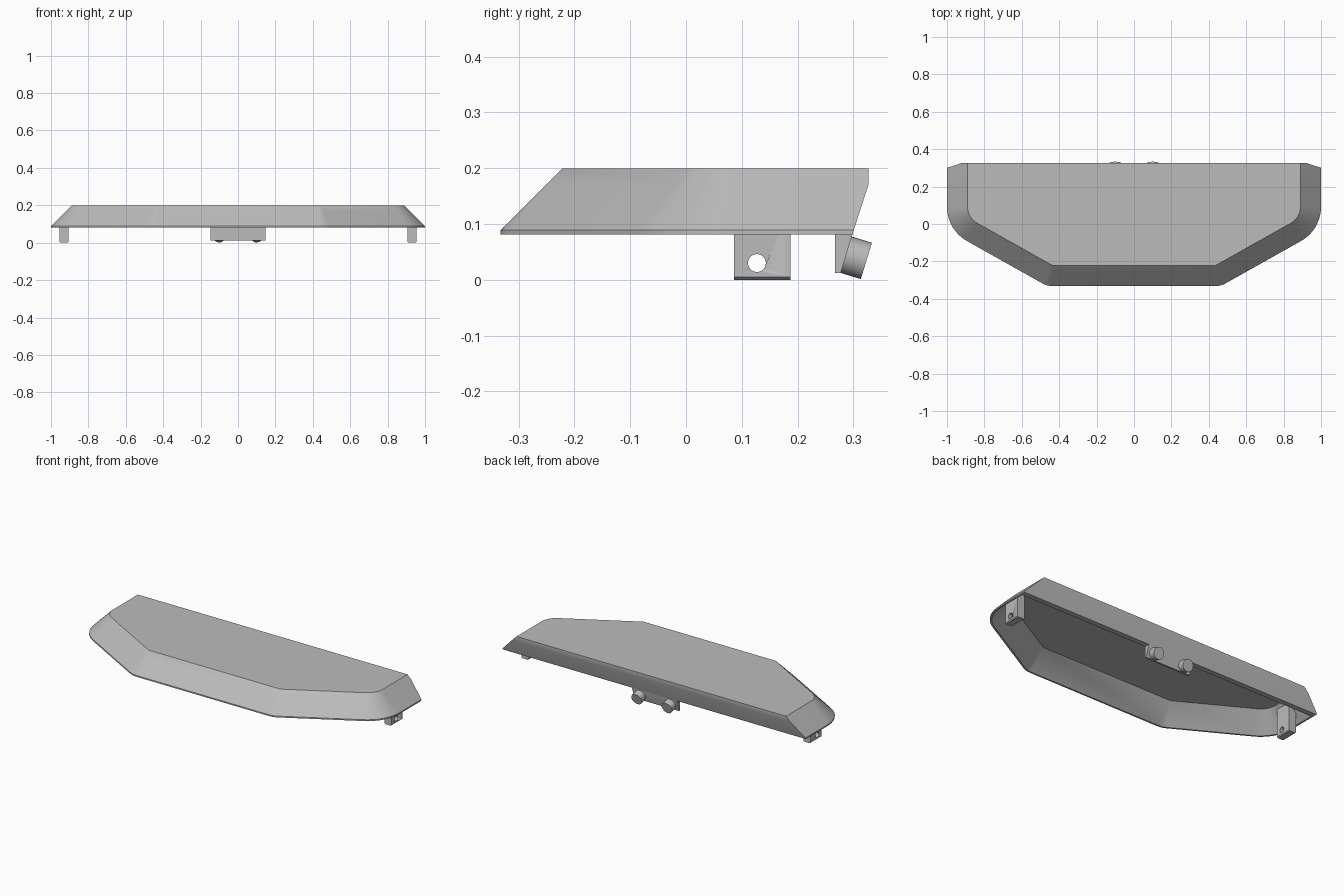
import bpy, bmesh
from math import sin, cos, radians
from mathutils import Vector

cube = bpy.data.objects.get("Cube")
if cube:
    bpy.data.objects.remove(cube)

# Single grey finish
grey = bpy.data.materials.new("plain grey")
grey.use_nodes = True
colour = (0.5, 0.5, 0.5, 1)
grey.diffuse_color = colour
grey.node_tree.nodes["Principled BSDF"].inputs["Base Color"].default_value = colour


def finish(name, bm):
    bmesh.ops.remove_doubles(bm, verts=bm.verts, dist=0.0003)
    bmesh.ops.recalc_face_normals(bm, faces=bm.faces)
    mesh = bpy.data.meshes.new(name)
    bm.to_mesh(mesh)
    bm.free()
    mesh.materials.append(grey)
    obj = bpy.data.objects.new(name, mesh)
    bpy.context.collection.objects.link(obj)
    bpy.ops.object.select_all(action="DESELECT")
    obj.select_set(True)
    bpy.context.view_layer.objects.active = obj
    bpy.ops.object.shade_smooth_by_angle(angle=radians(30))
    return obj


def loft(name, rings):
    """Bridge closed rings in order and cap both ends."""
    bm = bmesh.new()
    loops = [[bm.verts.new(p) for p in ring] for ring in rings]
    for a, b in zip(loops, loops[1:]):
        for i in range(len(a)):
            j = (i + 1) % len(a)
            bm.faces.new((a[i], a[j], b[j], b[i]))
    bm.faces.new(loops[0])
    bm.faces.new(loops[-1])
    return finish(name, bm)


def outline(offset, z, back, steps=10):
    """Half-octagon plan with rounded corners, grown outward by offset."""
    slant = radians(-60.6)
    half = [(0.89 + offset, back)]
    corners = [(0.79, 0.092, 0.1, 0, slant), (0.435, -0.222, 0, slant, radians(-90))]
    for cx, cy, radius, start, end in corners:
        for i in range(steps + 1):
            a = start + (end - start) * i / steps
            r = radius + offset
            half.append((cx + r * cos(a), cy + r * sin(a)))
    plan = half + [(-x, y) for x, y in reversed(half)]
    return [(x, y, z) for x, y in plan]


# Hollow cover: inner roof, inner rim, outer rim, lip, back crease, top
levels = [(0, 0.187, 0.267), (0.1, 0.082, 0.267), (0.11, 0.082, 0.298),
          (0.11, 0.09, 0.3004), (0.028, 0.172, 0.327), (0, 0.2, 0.327)]
loft("cover_shell", [outline(*level) for level in levels])

# Latch block continuing the leaning back wall downwards
profile = [(0.267, 0.013), (0.277, 0.013), (0.298, 0.082), (0.298, 0.09), (0.267, 0.09)]
loft("latch_block", [[(x, y, z) for y, z in profile] for x in (-0.148, 0.148)])


def cylinder(name, centre, axis, radius, length, sides=32):
    bm = bmesh.new()
    bmesh.ops.create_cone(bm, cap_ends=True, segments=sides, radius1=radius,
                          radius2=radius, depth=length)
    turn = Vector((0, 0, 1)).rotation_difference(Vector(axis)).to_matrix()
    bmesh.ops.rotate(bm, verts=bm.verts, matrix=turn)
    bmesh.ops.translate(bm, verts=bm.verts, vec=centre)
    return finish(name, bm)


for side, s in (("left", 1), ("right", -1)):
    # Round knob, square to the leaning back
    cylinder(side + "_knob", (s * 0.1, 0.303, 0.041), (0, 0.956, -0.292), 0.034, 0.042)

    # Mounting bracket, its top buried in the sloping wall
    section = [(0.906, 0.006), (0.912, 0.001), (0.948, 0.001), (0.954, 0.006),
               (0.954, 0.131), (0.906, 0.179)]
    bracket = loft(side + "_bracket",
                   [[(s * x, y, z) for x, z in section] for y in (0.086, 0.187)])
    cutter = cylinder("hole_cutter", (s * 0.93, 0.127, 0.031), (1, 0, 0), 0.016, 0.2)
    cutter.hide_render = True
    cut = bracket.modifiers.new("pin_hole", "BOOLEAN")
    cut.operation = "DIFFERENCE"
    cut.solver = "EXACT"
    cut.object = cutter
    bpy.ops.object.select_all(action="DESELECT")
    bpy.context.view_layer.objects.active = bracket
    bracket.select_set(True)
    bpy.ops.object.modifier_apply(modifier=cut.name)
    bpy.data.objects.remove(cutter)

# Rest the model exactly on the ground
bpy.context.view_layer.update()
low = min(v.co.z for o in bpy.data.objects if o.type == "MESH" for v in o.data.vertices)
for o in bpy.context.collection.objects:
    if o.type == "MESH":
        o.location.z -= low
